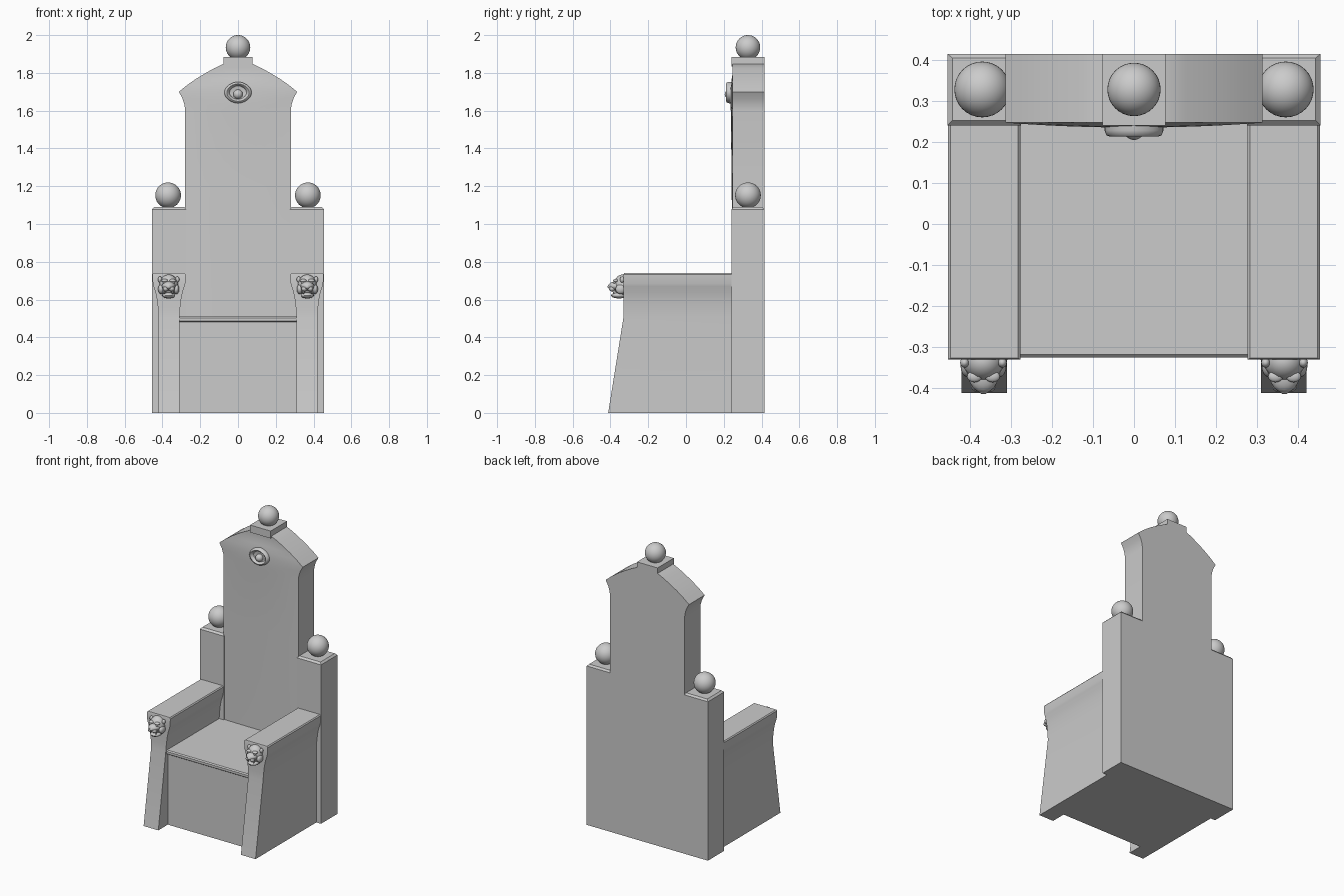
import bpy, bmesh, math
from mathutils import Matrix

if "Cube" in bpy.data.objects:
    bpy.data.objects.remove(bpy.data.objects["Cube"])


def finish(name, bm, angle=30):
    bmesh.ops.recalc_face_normals(bm, faces=bm.faces)
    me = bpy.data.meshes.new(name)
    bm.to_mesh(me)
    bm.free()
    ob = bpy.data.objects.new(name, me)
    bpy.context.collection.objects.link(ob)
    bpy.ops.object.select_all(action='DESELECT')
    bpy.context.view_layer.objects.active = ob
    ob.select_set(True)
    bpy.ops.object.shade_smooth_by_angle(angle=math.radians(angle))
    return ob


def loft(name, rings, angle=30):
    """Skin a stack of equal-length closed rings and cap both ends."""
    bm = bmesh.new()
    rows = [[bm.verts.new(p) for p in r] for r in rings]
    n = len(rows[0])
    for a, b in zip(rows, rows[1:]):
        for i in range(n):
            j = (i + 1) % n
            bm.faces.new((a[i], a[j], b[j], b[i]))
    bm.faces.new(rows[0])
    bm.faces.new(rows[-1])
    return finish(name, bm, angle)


def rect(x0, x1, y0, y1, z):
    return [(x0, y0, z), (x1, y0, z), (x1, y1, z), (x0, y1, z)]


def ellipsoids(name, parts, u=24, v=14):
    bm = bmesh.new()
    for c, s in parts:
        bmesh.ops.create_uvsphere(bm, u_segments=u, v_segments=v, radius=1,
                                  matrix=Matrix.Translation(c) @ Matrix.Diagonal((*s, 1)))
    return finish(name, bm, 40)


# Tall back panel: flared shoulders, arched crest, softly bulging front
rows = [(0, .28, .002), (.5, .28, .003), (1.2, .28, .005), (1.6, .28, .010),
        (1.63, .283, .012), (1.665, .294, .012), (1.70, .313, .012), (1.735, .27, .010),
        (1.77, .22, .005), (1.80, .17, 0), (1.825, .125, 0), (1.848, .077, 0)]
rings = []
for z, w, bulge in rows:
    front = [(w * t / 6, .247 - bulge * (1 - (t / 6) ** 2), z) for t in range(-6, 7)]
    rings.append(front + [(w, .415, z), (-w, .415, z)])
loft("back_panel", rings)

# Cap block and top ball
loft("crest_cap", [rect(-.077, .077, .24, .415, z) for z in (1.835, 1.885)])
ellipsoids("top_finial", [((0, .328, 1.935), (.065, .065, .065))], 32, 20)

# Seat base and overhanging seat slab
loft("seat_base", [rect(-.315, .315, -.31, .26, z) for z in (0, .485)])
loft("seat_slab", [rect(-.315, .315, -.315, .26, .48),
                   rect(-.315, .315, -.325, .26, .487),
                   rect(-.315, .315, -.325, .26, .503),
                   rect(-.315, .315, -.318, .26, .51)])

# Arm section by height: z, inner x, outer x, front y
arm = [(0, .31, .42, -.412), (.5, .31, .42, -.332), (.55, .307, .423, -.33),
       (.60, .301, .429, -.33), (.64, .293, .437, -.33), (.67, .283, .447, -.33),
       (.685, .279, .451, -.33), (.733, .277, .453, -.33), (.74, .283, .447, -.327)]

# Open-mouthed beast head, centred on x = 0: centre, radii
head = [((0, -.335, .675), (.050, .048, .058)), ((0, -.370, .672), (.036, .042, .024)),
        ((0, -.402, .668), (.014, .013, .012)), ((0, -.355, .622), (.035, .042, .016))]
for k in (-1, 1):
    head += [((k * .022, -.372, .700), (.018, .014, .009)),
             ((k * .023, -.379, .689), (.008, .007, .006)),
             ((k * .040, -.345, .655), (.016, .028, .026)),
             ((k * .016, -.392, .657), (.015, .017, .014)),
             ((k * .020, -.383, .642), (.005, .005, .012)),
             ((k * .046, -.338, .706), (.011, .012, .016))]

for side, s in (("left", -1), ("right", 1)):
    loft(side + "_post", [rect(s * .275, s * .455, .24, .415, 0),
                          rect(s * .275, s * .455, .24, .415, 1.078),
                          rect(s * .285, s * .443, .252, .405, 1.09)], 20)
    ellipsoids(side + "_post_ball", [((s * .37, .328, 1.152), (.068, .068, .068))], 32, 20)
    loft(side + "_arm", [rect(s * a, s * b, y, .25, z) for z, a, b, y in arm])
    ellipsoids(side + "_beast_head",
               [((s * .367 + c[0], c[1], c[2]), r) for c, r in head], 16, 10)

# Eye-shaped ornament: lidded rim with a hollow, and a ball inside
outline = []
for i in range(32):
    a = 2 * math.pi * i / 32
    c, q = math.cos(a), math.sin(a)
    outline.append((.072 * math.copysign(abs(c) ** 1.15, c), .057 * q))
section = [(1, .25), (1.0, .228), (.93, .216), (.82, .213), (.72, .218), (.62, .232), (.3, .236)]
loft("ornament_rim", [[(x * k, y, 1.696 + z * k) for x, z in outline] for k, y in section], 50)
ellipsoids("ornament_ball", [((0, .230, 1.687), (.025, .025, .025))])
